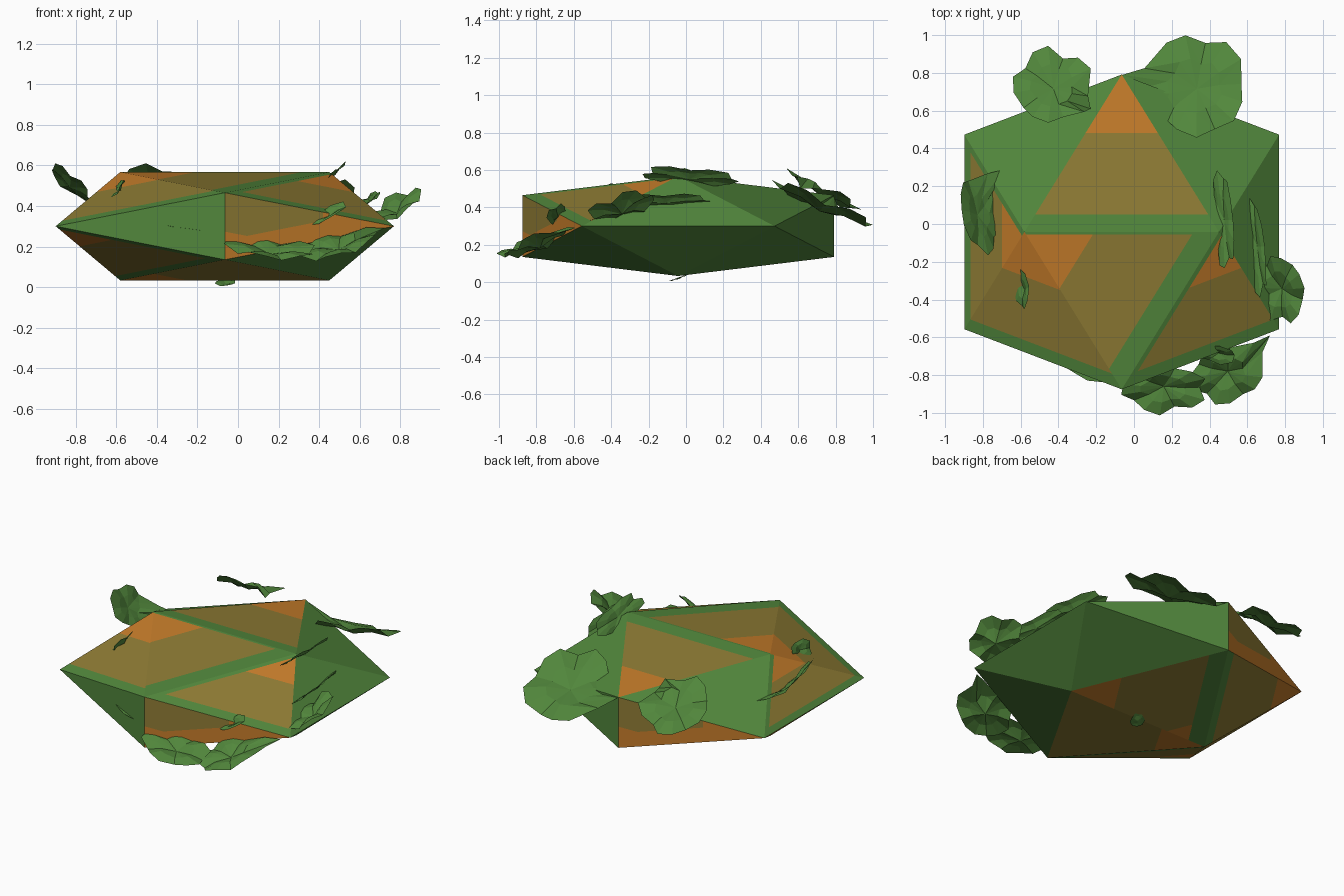
import bpy, bmesh, math, random
from itertools import combinations
from mathutils import Vector

random.seed(4)
if "Cube" in bpy.data.objects:
    bpy.data.objects.remove(bpy.data.objects["Cube"], do_unlink=True)


def material(name, srgb):
    rgba = [((c + 0.055) / 1.055) ** 2.4 for c in srgb] + [1]
    m = bpy.data.materials.new(name)
    m.use_nodes = True
    m.diffuse_color = rgba
    bsdf = m.node_tree.nodes["Principled BSDF"]
    bsdf.inputs["Base Color"].default_value = rgba
    bsdf.inputs["Roughness"].default_value = 0.9
    return m


green = material("leaf green", (0.32, 0.53, 0.235))
tan = material("olive tan", (0.56, 0.485, 0.205))
orange = material("burnt orange", (0.77, 0.485, 0.165))


def add_object(name, verts, faces, mats, indices=None):
    me = bpy.data.meshes.new(name)
    me.from_pydata(verts, [], faces)
    for m in mats:
        me.materials.append(m)
    if indices:
        for poly, i in zip(me.polygons, indices):
            poly.material_index = i
    me.update()
    ob = bpy.data.objects.new(name, me)
    bpy.context.collection.objects.link(ob)
    return ob


# Flattened icosahedron corners: T/B top/bottom, L/R sides, F/K front/back
PHI = (1 + math.sqrt(5)) / 2
unit = {}
for s, x, y, z in ((1, "R", "K", "T"), (-1, "L", "F", "B")):
    for t, x2, y2, z2 in ((1, "R", "B", "T"), (-1, "L", "F", "B")):
        unit[z + x2] = Vector((t, 0, s * PHI))
        unit[x + y2] = Vector((s * PHI, t, 0))
        unit[y + z2] = Vector((0, s * PHI, t))
CENTRE = Vector((-0.065, -0.042, 0.3))
SIZE = Vector((0.515, 0.515, 0.165))
corner = {k: v * SIZE + CENTRE for k, v in unit.items()}

# Painted panels: green border widths and orange corners, by face corner;
# a negative orange value paints a band along the edge facing that corner
panels = {
    "TL TR KT": ({"KT": 0.11}, {"KT": 0.63}),
    "TL TR FT": ({"TL": 0.13, "FT": 0.015}, {"TL": 0.64}),
    "TL LF FT": ({"TL": 0.1}, {"TL": 0.63}),
    "TL LF LB": ({"TL": 0.1, "LF": 0.04}, {"TL": 0.63}),
    "TR RF FT": ({"TR": 0.1, "RF": 0.04}, {"TR": 0.63}),
    "FT FB RF": ({}, {"FB": 0.58, "RF": 0.58, "FT": -0.29}),
    "KT KB LB": ({}, {"KB": 0.58, "LB": 0.58, "KT": -0.29}),
    "BL LF FB": ({"BL": 0.06, "LF": 0.08}, {"LF": 0.63}),
    "BL LF LB": ({}, {"LB": 0.63}),
    "BL LB KB": ({"LB": 0.08}, {"LB": 0.68}),
    "BL BR KB": ({"BR": 0.12}, {"BR": 0.68, "BL": 0.72}),
    "BL BR FB": ({}, {"BL": 0.68}),
}
panels = {frozenset(k.split()): v for k, v in panels.items()}


def build_body():
    verts, faces, mats = [], [], []
    for tri in combinations(unit, 3):
        if any((unit[p] - unit[q]).length > 2.1 for p, q in combinations(tri, 2)):
            continue
        pts = [corner[k] for k in tri]
        normal = (pts[1] - pts[0]).cross(pts[2] - pts[0])
        if normal.dot(sum(pts, Vector()) / 3 - CENTRE) < 0:
            tri = tri[::-1]
            pts.reverse()
            normal.negate()
        borders, tips = panels.get(frozenset(tri), (None, {}))

        def share(p, k):
            # Height of p towards corner k, as a share of the face height
            i = tri.index(k)
            a, b = pts[i - 2], pts[i - 1]
            across = normal.cross(b - a)
            return (p - a).dot(across) / (pts[i] - a).dot(across)

        def in_tip(p, k, t):
            return share(p, k) > t if t > 0 else share(p, k) < -t

        bm = bmesh.new()
        bm.faces.new([bm.verts.new(p) for p in pts])
        for k, t in list((borders or {}).items()) + list(tips.items()):
            i = tri.index(k)
            a, b = pts[i - 2], pts[i - 1]
            bmesh.ops.bisect_plane(
                bm, geom=bm.verts[:] + bm.edges[:] + bm.faces[:],
                plane_co=a.lerp(pts[i], abs(t)), plane_no=normal.cross(b - a).normalized())
        for f in bm.faces:
            mid = f.calc_center_median()
            if borders is None or any(share(mid, k) < t for k, t in borders.items()):
                mats.append(0)
            else:
                mats.append(2 if any(in_tip(mid, k, t) for k, t in tips.items()) else 1)
            faces.append(range(len(verts), len(verts) + len(f.verts)))
            verts.extend(v.co.copy() for v in f.verts)
        bm.free()
    add_object("faceted_body", verts, faces, (green, tan, orange), mats)


build_body()


# Scalloped, folded leaf spanned by two half-width vectors
def leaf(name, centre, u, v, stem=None, lobes=5, cup=0.03):
    c, u, v = Vector(centre), Vector(u), Vector(v)
    n = u.cross(v).normalized()
    if n.z < 0:
        n.negate()
    count = lobes * 3
    verts = [c - n * cup]
    for ring in (0.55, 1.0):
        for i in range(count):
            a = math.tau * i / count
            r = ring * ((0.86 if i % 3 == 0 else 1.02) + random.uniform(-0.06, 0.06))
            fold = cup * ring * (-0.5 if i % 3 == 0 else 0.5)
            verts.append(c + (u * math.cos(a) + v * math.sin(a)) * r + n * fold)
    if stem:
        # Draw the nearest rim points out to a pointed stem
        rim = sorted(verts[count + 1:], key=lambda p: (p - Vector(stem)).length)
        for p, pull in zip(rim, (1, 0.4, 0.4)):
            p[:] = p.lerp(Vector(stem), pull)
    faces = []
    for i in range(count):
        j = (i + 1) % count
        a, b, d, e = 1 + i, 1 + j, 1 + count + j, 1 + count + i
        faces += [(0, a, b), (a, e, d), (a, d, b)]
    add_object(name, verts, faces, (green,))


leaf("back_large_leaf", (0.33, 0.73, 0.41), (0.26, 0.02, 0.02), (-0.03, 0.27, -0.12),
     stem=(-0.06, 0.79, 0.46), cup=0.035)
leaf("back_small_leaf", (-0.43, 0.73, 0.49), (0.21, 0, 0.03), (0, 0.2, -0.11),
     stem=(-0.23, 0.61, 0.5))
leaf("right_upright_leaf", (-0.82, 0.05, 0.5), (-0.1, 0.03, 0.095), (0.03, -0.2, 0.03),
     stem=(-0.68, 0.29, 0.41), cup=0.012)
leaf("right_small_leaf", (-0.59, -0.35, 0.485), (0.035, 0.02, 0.05), (-0.01, 0.11, 0), lobes=3, cup=0.015)
leaf("left_upper_leaf", (0.47, 0.02, 0.56), (0.06, 0, 0.05), (-0.02, 0.26, -0.02), cup=0.012)
leaf("left_middle_leaf", (0.645, -0.12, 0.43), (0.05, 0, 0.04), (-0.03, 0.26, 0), cup=0.012)
leaf("left_lower_leaf", (0.77, -0.35, 0.39), (0.13, -0.06, 0.05), (0.03, 0.17, 0.07))
leaf("front_leaf", (0.16, -0.87, 0.19), (0.22, 0, -0.02), (0, 0.13, 0.05))
leaf("front_left_leaf", (0.49, -0.79, 0.21), (0.18, 0.05, 0.06), (-0.04, 0.15, 0.05),
     stem=(0.72, -0.59, 0.29))
leaf("front_small_leaf", (0.44, -0.69, 0.36), (0.11, -0.01, 0.05), (0, 0.05, 0.03), lobes=3, cup=0.015)
leaf("right_front_leaf", (-0.25, -0.77, 0.29), (0.13, -0.045, -0.02), (0.02, 0.05, 0), lobes=3, cup=0.004)
leaf("bottom_leaf", (-0.06, -0.04, 0.022), (0.05, 0, 0), (0.01, 0.05, 0.018), lobes=3, cup=0.006)
